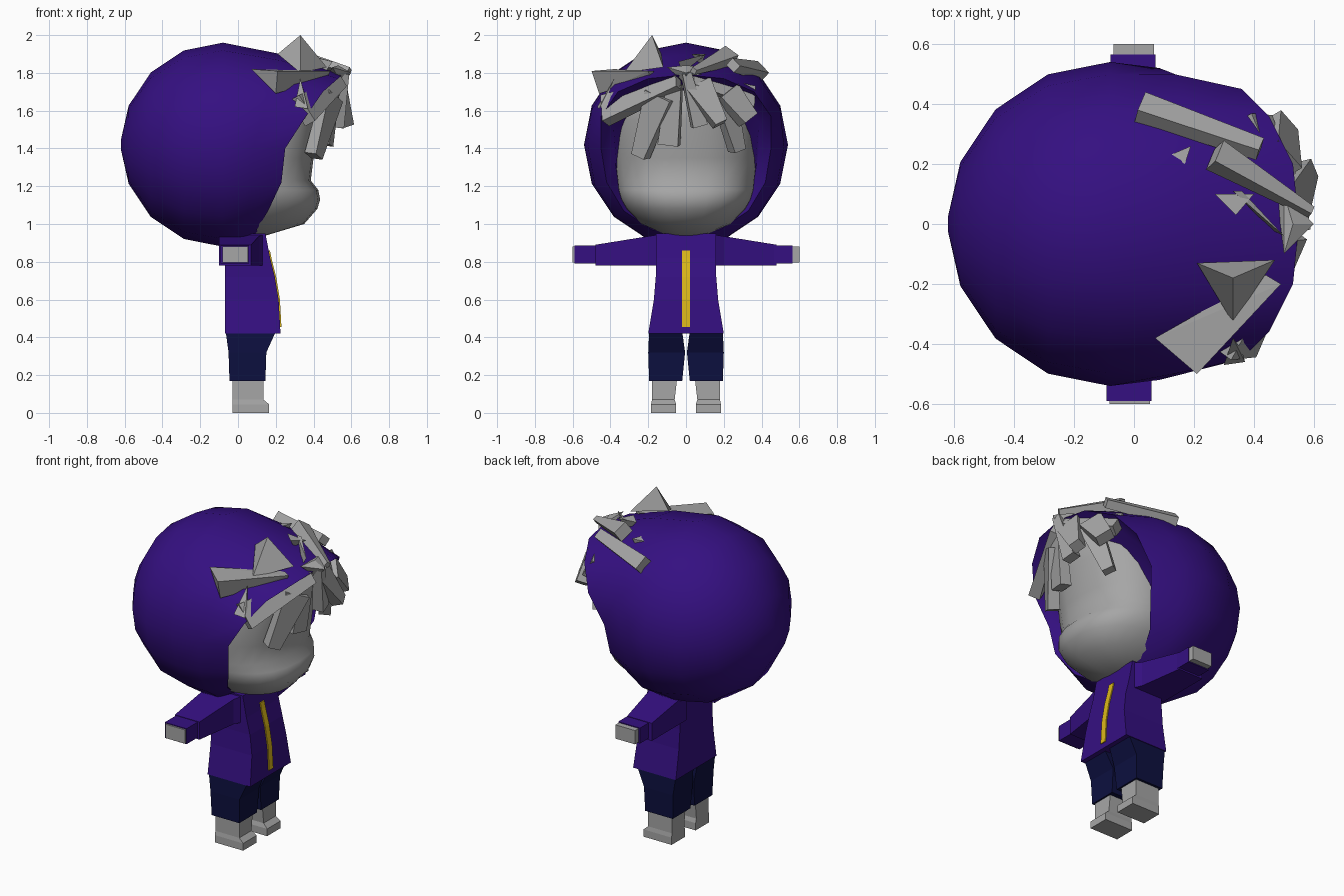
import bpy, bmesh, math
from mathutils import Vector

cube = bpy.data.objects.get("Cube")
if cube:
    bpy.data.objects.remove(cube, do_unlink=True)


def material(name, rgb):
    m = bpy.data.materials.new(name)
    m.use_nodes = True
    m.diffuse_color = (*rgb, 1)
    m.node_tree.nodes["Principled BSDF"].inputs["Base Color"].default_value = (*rgb, 1)
    return m


PURPLE = material("purple cloth", (0.035, 0.005, 0.22))
NAVY = material("navy cloth", (0.004, 0.005, 0.05))
GREY = material("plain grey", (0.38, 0.38, 0.38))
YELLOW = material("yellow zip", (0.72, 0.48, 0.01))


def finish(name, bm, mat, smooth=None):
    bmesh.ops.recalc_face_normals(bm, faces=bm.faces)
    me = bpy.data.meshes.new(name)
    bm.to_mesh(me)
    bm.free()
    me.materials.append(mat)
    ob = bpy.data.objects.new(name, me)
    bpy.context.collection.objects.link(ob)
    if smooth:
        bpy.ops.object.select_all(action='DESELECT')
        ob.select_set(True)
        bpy.context.view_layer.objects.active = ob
        bpy.ops.object.shade_smooth_by_angle(angle=math.radians(smooth))
    return ob


def loft(name, rings, mat, smooth=None):
    """Bridge equal-sized rings of points and cap both ends."""
    bm = bmesh.new()
    vs = [[bm.verts.new(p) for p in ring] for ring in rings]
    n = len(vs[0])
    for a, b in zip(vs, vs[1:]):
        for i in range(n):
            j = (i + 1) % n
            bm.faces.new((a[i], a[j], b[j], b[i]))
    bm.faces.new(vs[0])
    bm.faces.new(vs[-1])
    return finish(name, bm, mat, smooth)


def hull(name, points, mat=GREY):
    bm = bmesh.new()
    for p in points:
        bm.verts.new(p)
    bmesh.ops.convex_hull(bm, input=bm.verts)
    return finish(name, bm, mat)


def flat_ring(z, x0, x1, y0, y1):
    return [(x0, y0, z), (x1, y0, z), (x1, y1, z), (x0, y1, z)]


def side_ring(y, x0, x1, z0, z1):
    return [(x0, y, z0), (x1, y, z0), (x1, y, z1), (x0, y, z1)]


# Hood: round back, then a forward brim framing the face
CX, CZ, R = -0.08, 1.42, 0.54
SEG = 16
rim_half = [(0.55, 0, 1.79), (0.53, 0.20, 1.77), (0.45, 0.36, 1.70),
            (0.36, 0.45, 1.57), (0.25, 0.45, 1.40), (0.23, 0.42, 1.22),
            (0.16, 0.33, 1.07), (0.10, 0.18, 0.97), (0.12, 0, 0.93)]
rim = [Vector(p) for p in rim_half]
rim += [Vector((p[0], -p[1], p[2])) for p in rim_half[-2:0:-1]]


def hood_ring(polar):
    r = R * math.sin(polar)
    return [Vector((CX - R * math.cos(polar), r * math.sin(2 * math.pi * i / SEG),
                    CZ + r * math.cos(2 * math.pi * i / SEG))) for i in range(SEG)]


rings = [hood_ring(math.radians(a)) for a in (3, 22.5, 45, 67.5, 90)]
middle = []
for a, b in zip(rings[-1], rim):
    m = (a + b) / 2
    middle.append(Vector((m.x, m.y * 1.05, CZ + (m.z - CZ) * 1.05)))
inner = [Vector((p.x - 0.09, p.y * 0.86, 1.38 + (p.z - 1.38) * 0.86)) for p in rim]
loft("hood", rings + [middle, rim, inner], PURPLE, 50)

# Head: stacked rounded sections, (height, front, half width)
head = []
for z, front, half in [(0.94, 0.15, 0.10), (1.0, 0.35, 0.24), (1.08, 0.42, 0.32),
                       (1.13, 0.435, 0.35), (1.18, 0.425, 0.365), (1.23, 0.385, 0.37),
                       (1.35, 0.40, 0.385), (1.55, 0.43, 0.385), (1.7, 0.44, 0.35),
                       (1.77, 0.36, 0.24)]:
    ring = []
    for i in range(24):
        t = 2 * math.pi * i / 24
        c, s = math.cos(t), math.sin(t)
        ring.append((0.05 + (front - 0.05) * math.copysign(abs(c) ** 0.85, c),
                     half * math.copysign(abs(s) ** 0.85, s), z))
    head.append(ring)
loft("head", head, GREY, 60)


# Hair strands: tapered boxes lying on the head
def strand(name, p, q, w0, w1, t0=0.05, t1=0.05):
    p, q = Vector(p), Vector(q)
    along = (q - p).normalized()
    out = (p + q) / 2 - Vector((0, 0, 1.42))
    out = (out - along * out.dot(along)).normalized()
    side = along.cross(out)
    loft(name, [[c + side * w * a / 2 + out * t * b / 2
                 for a, b in ((-1, -1), (1, -1), (1, 1), (-1, 1))]
                for c, w, t in ((p, w0, t0), (q, w1, t1))], GREY)


bangs = [((0.54, -0.04, 1.75), (0.34, -0.43, 1.60), 0.07, 0.16),
         ((0.50, -0.14, 1.68), (0.40, -0.24, 1.36), 0.16, 0.08),
         ((0.51, -0.06, 1.74), (0.46, -0.09, 1.42), 0.08, 0.11),
         ((0.56, 0.00, 1.80), (0.52, 0.07, 1.52), 0.05, 0.08),
         ((0.53, 0.06, 1.74), (0.57, 0.18, 1.53), 0.15, 0.07),
         ((0.49, 0.20, 1.68), (0.41, 0.27, 1.39), 0.13, 0.07),
         ((0.50, 0.22, 1.70), (0.49, 0.33, 1.55), 0.14, 0.10),
         ((0.53, 0.03, 1.76), (0.40, 0.35, 1.66), 0.07, 0.13)]
for i, b in enumerate(bangs):
    strand(f"fringe_strand_{i + 1}", *b, 0.05, 0.07)

# Tuft at the brim and the strands swept back over the hood
hull("fringe_tuft", [(0.60, 0, 1.80), (0.50, 0.10, 1.83), (0.48, 0.06, 1.80),
                     (0.50, -0.10, 1.83), (0.53, 0, 1.84), (0.55, 0, 1.74)])
strand("swept_strand_left", (0.42, 0.25, 1.84), (0.02, 0.39, 1.81), 0.06, 0.09, 0.05, 0.06)
strand("swept_strand_inner", (0.59, 0.04, 1.81), (0.27, 0.23, 1.89), 0.03, 0.09, 0.03, 0.07)
hull("swept_strand_right", [(0.07, -0.38, 1.82), (0.21, -0.50, 1.81), (0.20, -0.46, 1.69),
                            (0.44, -0.17, 1.81), (0.49, -0.20, 1.81), (0.47, -0.19, 1.77)])
hull("crown_spike", [(0.21, -0.13, 1.90), (0.47, -0.12, 1.83), (0.33, -0.33, 1.80),
                     (0.33, -0.18, 2.0)])
hull("side_spike", [(0.30, -0.47, 1.62), (0.37, -0.46, 1.61), (0.33, -0.38, 1.77),
                    (0.36, -0.42, 1.66)])
hull("small_spike_front", [(0.27, 0.10, 1.90), (0.40, 0.10, 1.89), (0.34, 0.03, 1.90),
                           (0.33, 0.08, 1.84)])
hull("small_spike_long", [(0.33, 0.11, 1.90), (0.36, 0.11, 1.90), (0.50, -0.04, 1.86),
                          (0.46, -0.02, 1.80)])
hull("small_spike_back", [(0.12, 0.23, 1.87), (0.19, 0.26, 1.88), (0.17, 0.20, 1.88),
                          (0.16, 0.23, 1.80)])

# Jacket body and its zip follow one front profile: (height, front, half width)
profile = [(0.42, 0.225, 0.20), (0.60, 0.215, 0.17), (0.72, 0.195, 0.16),
           (0.82, 0.17, 0.16), (0.95, 0.145, 0.16)]
loft("jacket_body", [flat_ring(z, -0.07, f, -h, h) for z, f, h in profile], PURPLE)
zip_points = [(0.455, 0.223), *[(z, f) for z, f, h in profile[1:4]], (0.86, 0.162)]
loft("zip", [flat_ring(z, f - 0.002, f + 0.007, -0.02, 0.02) for z, f in zip_points], YELLOW)

for s, label, cuff in ((1, "left", 0.565), (-1, "right", 0.59)):
    dx = 0.007 * s
    # Arm
    loft(label + "_sleeve", [side_ring(s * 0.14, -0.10, 0.14, 0.78, 0.945),
                             side_ring(s * 0.20, -0.10, 0.11, 0.78, 0.935),
                             side_ring(s * 0.48, -0.10, 0.07, 0.78, 0.89)], PURPLE)
    loft(label + "_cuff", [side_ring(s * y, -0.085 + dx, 0.065 + dx, 0.79, 0.887)
                           for y in (0.46, cuff)], PURPLE)
    loft(label + "_hand", [side_ring(s * y, -0.075 + dx, 0.06 + dx, 0.796, 0.882)
                           for y in (0.54, 0.60)], GREY)
    # Leg
    loft(label + "_trouser", [flat_ring(0.17, -0.045, 0.145, s * 0.02, s * 0.195),
                              flat_ring(0.32, -0.05, 0.15, s * 0.005, s * 0.20),
                              flat_ring(0.43, -0.065, 0.20, s * 0.02, s * 0.195)], NAVY)
    loft(label + "_leg", [flat_ring(0.0, -0.03, 0.165, s * 0.052, s * 0.185),
                          flat_ring(0.045, -0.03, 0.165, s * 0.052, s * 0.185),
                          flat_ring(0.07, -0.03, 0.135, s * 0.06, s * 0.18),
                          flat_ring(0.20, -0.03, 0.135, s * 0.045, s * 0.18)], GREY)
